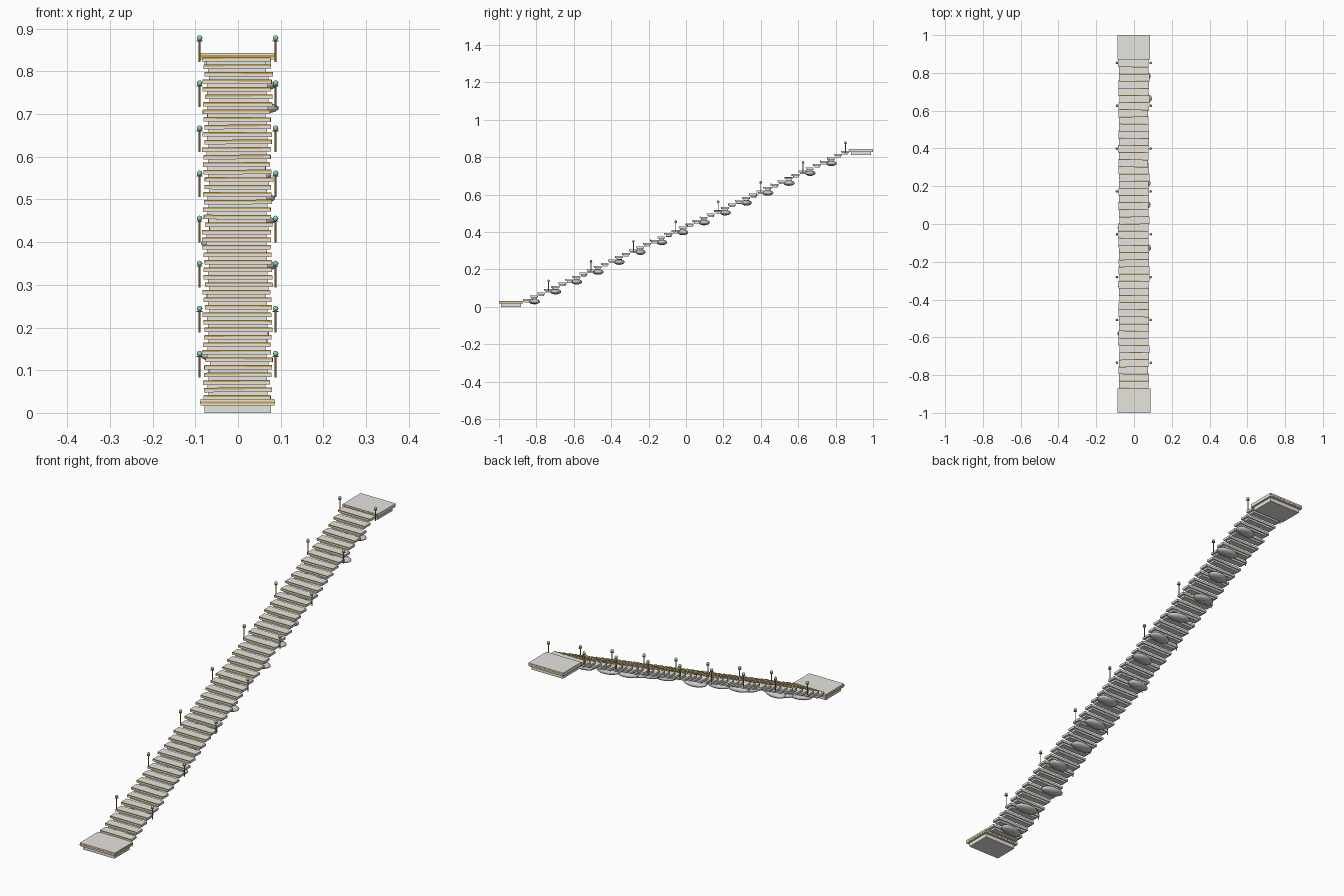
import bpy, bmesh, random
from mathutils import Matrix, Vector

random.seed(7)
if "Cube" in bpy.data.objects:
    bpy.data.objects.remove(bpy.data.objects["Cube"])


def material(name, rgb):
    m = bpy.data.materials.new(name)
    m.use_nodes = True
    color = (*rgb, 1)
    m.diffuse_color = color
    m.node_tree.nodes["Principled BSDF"].inputs["Base Color"].default_value = color
    return m


STONE = material("pale stone", (0.79, 0.78, 0.74))
ROCK = material("grey rock", (0.60, 0.59, 0.57))
GOLD = material("gold trim", (0.62, 0.37, 0.06))
GLOW = material("teal glass", (0.24, 0.64, 0.51))

STEPS = 46
RUN, RISE = 0.0378, 0.0176
CX = -0.001


def step_pos(n):
    """Centre of the top surface of step n."""
    return Vector((CX, -0.850 + RUN * n, 0.041 + RISE * n))


def box(bm, center, size, frame=Matrix()):
    m = frame @ Matrix.Translation(center) @ Matrix.Diagonal((*size, 1))
    bmesh.ops.create_cube(bm, size=1, matrix=m)


def cylinder(bm, center, radius, height, sides):
    bmesh.ops.create_cone(bm, cap_ends=True, segments=sides, radius1=radius,
                          radius2=radius, depth=height,
                          matrix=Matrix.Translation(center))


def finish(bm, name, mat, smooth=False):
    mesh = bpy.data.meshes.new(name)
    bm.to_mesh(mesh)
    bm.free()
    mesh.materials.append(mat)
    ob = bpy.data.objects.new(name, mesh)
    bpy.context.collection.objects.link(ob)
    if smooth:
        mesh.shade_smooth()
    return ob


# Steps: wide tread, narrower block below, gold nosing along the front edge
treads, blocks, nosings = bmesh.new(), bmesh.new(), bmesh.new()
for n in range(STEPS):
    p = step_pos(n) + Vector((random.uniform(-0.003, 0.004), 0, 0))
    frame = (Matrix.Translation(p) @ Matrix.Rotation(random.uniform(-0.022, 0.022), 4, 'Z')
             @ Matrix.Rotation(random.uniform(-0.005, 0.005), 4, 'Y'))
    width = random.uniform(0.156, 0.162)
    box(treads, (0, 0, -0.005), (width, 0.040, 0.010), frame)
    box(blocks, (0, 0.001, -0.014), (width * 0.87, 0.028, 0.009), frame)
    box(nosings, (0, -0.0192, -0.0014), (width * 0.99, 0.004, 0.0038), frame)
finish(treads, "step_treads", STONE)
finish(blocks, "step_under_blocks", STONE)
finish(nosings, "step_nosings", GOLD)

# Landings: slab on a smaller base with a gold band
for name, y, z, inset in (("lower", -0.935, 0, 0), ("upper", 0.935, 0.811, 0.002)):
    slab, base, band = bmesh.new(), bmesh.new(), bmesh.new()
    box(base, (CX, y, z + 0.009), (0.156, 0.108, 0.018))
    box(slab, (CX, y, z + 0.0245), (0.174, 0.129, 0.015))
    box(band, (CX, y, z + 0.0245), (0.175 - inset, 0.130, 0.005))
    finish(base, name + "_landing_base", STONE)
    finish(slab, name + "_landing_slab", STONE)
    finish(band, name + "_landing_band", GOLD)

# Flattened boulders hanging under every third step
rocks = bmesh.new()
sideways = (0, 0.01, -0.036, 0.024, -0.01, 0.01, 0.038, -0.034,
            0.037, 0.037, 0.026, -0.015, 0.0, 0.044, 0.040)
for k, dx in enumerate(sideways):
    p = step_pos(1 + 3 * k) + Vector((dx, 0.002, -0.031))
    size = (random.uniform(0.050, 0.055), random.uniform(0.027, 0.030), 0.0145)
    m = (Matrix.Translation(p) @ Matrix.Rotation(random.uniform(-0.2, 0.2), 4, 'Z')
         @ Matrix.Diagonal((*size, 1)))
    bmesh.ops.create_icosphere(rocks, subdivisions=3, radius=1, matrix=m)
finish(rocks, "hanging_boulders", ROCK, smooth=True)

# Lamp pairs every sixth step
posts, caps, globes = bmesh.new(), bmesh.new(), bmesh.new()
for n in range(3, STEPS, 6):
    for side in (-1, 1):
        p = step_pos(n) + Vector((side * 0.089, 0.002, 0))
        cylinder(posts, p + Vector((0, 0, 0.014)), 0.002, 0.05, 8)
        cylinder(caps, p + Vector((0, 0, 0.0385)), 0.007, 0.002, 10)
        bmesh.ops.create_uvsphere(globes, u_segments=12, v_segments=8, radius=0.0065,
                                  matrix=Matrix.Translation(p + Vector((0, 0, 0.045))))
finish(posts, "lamp_posts", GOLD)
finish(caps, "lamp_caps", GOLD)
finish(globes, "lamp_globes", GLOW, smooth=True)
